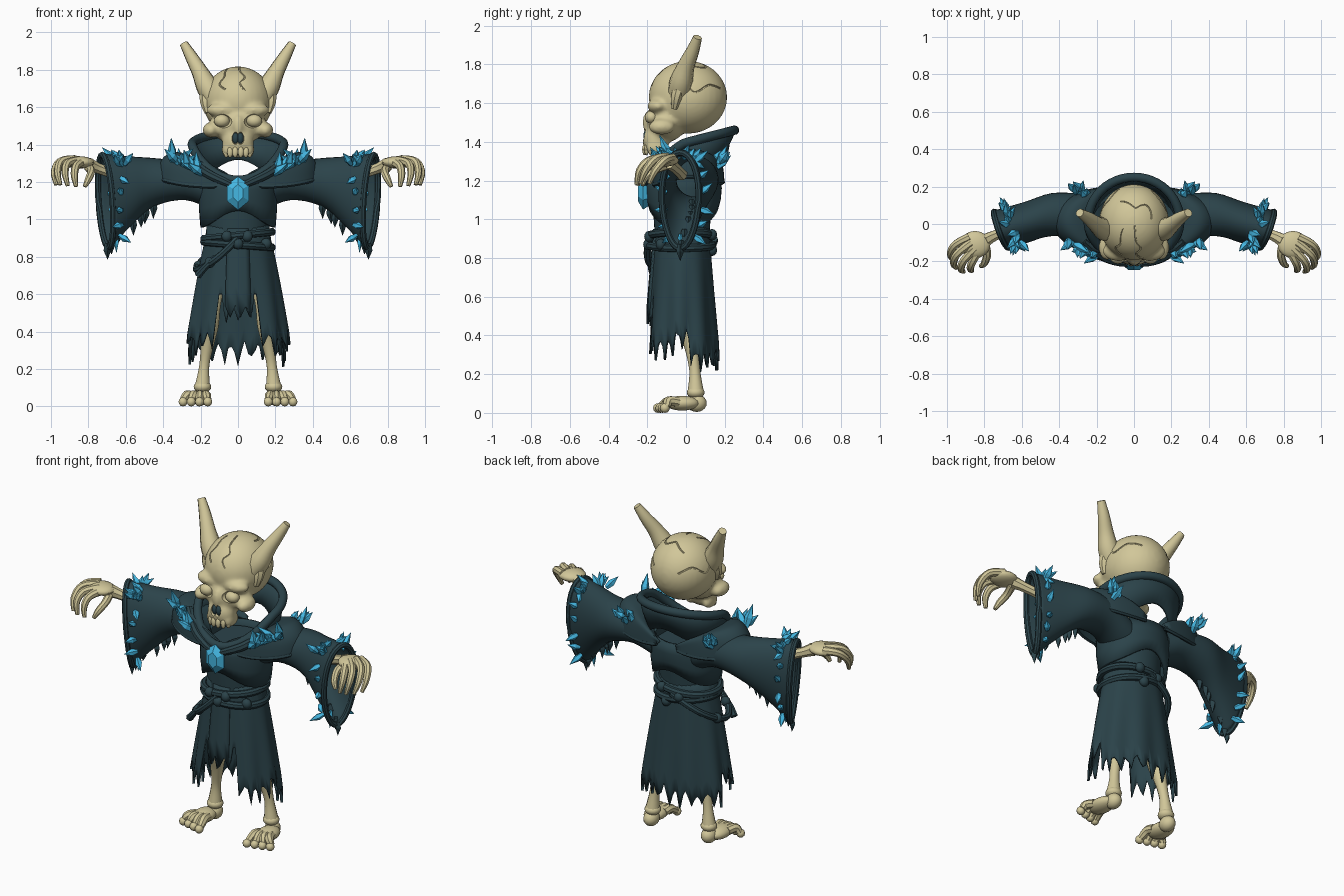
import bpy, bmesh, math, random
from math import sin, cos, radians
from mathutils import Vector, Matrix

if "Cube" in bpy.data.objects:
    bpy.data.objects.remove(bpy.data.objects["Cube"])
random.seed(7)
R, TAU = random.uniform, 2 * math.pi

def material(name, c):
    m = bpy.data.materials.new(name)
    m.diffuse_color = (*c, 1)
    m.use_nodes = True
    m.node_tree.nodes["Principled BSDF"].inputs["Base Color"].default_value = m.diffuse_color
    return m

BONE = material("bone", (0.64, 0.57, 0.32))
CLOTH = material("dark_cloth", (0.024, 0.056, 0.068))
CRYSTAL = material("blue_crystal", (0.06, 0.48, 0.77))

def smooth_shade(me):
    me.shade_smooth()
    me.set_sharp_from_angle(angle=radians(40))

def finish(name, bm, mat, mirror=False, thick=0, flat=False):
    bmesh.ops.recalc_face_normals(bm, faces=bm.faces)
    me = bpy.data.meshes.new(name)
    bm.to_mesh(me)
    bm.free()
    me.materials.append(mat)
    if not flat:
        smooth_shade(me)
    ob = bpy.data.objects.new(name, me)
    bpy.context.collection.objects.link(ob)
    if mirror:
        ob.modifiers.new("mirror", 'MIRROR').use_mirror_merge = False
    if thick:
        s = ob.modifiers.new("thickness", 'SOLIDIFY')
        s.thickness, s.offset = thick, 0
    return ob

def loft(bm, rings, closed=True, cap=(False, False), loop=False):
    vs = [[bm.verts.new(p) for p in r] for r in rings]
    n = len(vs[0])
    for a, b in zip(vs, vs[1:] + (vs[:1] if loop else [])):
        for i in range(n if closed else n - 1):
            bm.faces.new((a[i], a[(i + 1) % n], b[(i + 1) % n], b[i]))
    for want, ring in zip(cap, (vs[0], vs[-1])):
        if want:
            bm.faces.new(ring)

def curve(pts, steps=4):
    out = []  # Catmull-Rom through tuples of any size
    for i in range(len(pts) - 1):
        p = [pts[max(0, min(len(pts) - 1, i + k))] for k in (-1, 0, 1, 2)]
        for t in [s / steps for s in range(steps)]:
            out.append(tuple(0.5 * (2 * b + (c - a) * t + (2 * a - 5 * b + 4 * c - d) * t * t
                                    + (3 * b - a - 3 * c + d) * t ** 3) for a, b, c, d in zip(*p)))
    return out + [tuple(pts[-1])]

def tube(bm, pts, radii, n=8, loop=False, steps=4):
    radii = radii if isinstance(radii, list) else [radii] * len(pts)
    path = [(*p, r) for p, r in zip(pts, radii)]
    path = path if loop or steps == 1 else curve(path, steps)
    m, rings, u = len(path), [], Vector((0.31, 0.2, 0.93))
    for i, p in enumerate(path):
        a = path[i - 1] if loop or i else p
        b = path[(i + 1) % m] if loop or i < m - 1 else p
        t = (Vector(b[:3]) - Vector(a[:3])).normalized()
        u = (u - t * u.dot(t)).normalized()
        v = t.cross(u)
        rings.append([Vector(p[:3]) + p[3] * (u * cos(TAU * k / n) + v * sin(TAU * k / n)) for k in range(n)])
    loft(bm, rings, cap=(not loop, not loop), loop=loop)

def ball(bm, c, r, seg=16):
    r = r if isinstance(r, tuple) else (r, r, r)
    bmesh.ops.create_uvsphere(bm, u_segments=seg, v_segments=seg * 2 // 3, radius=1,
                              matrix=Matrix.Translation(c) @ Matrix.Diagonal((*r, 1)))

def ellipse(a, b, cy, z, n=40):
    return [(a * cos(TAU * i / n), cy + b * sin(TAU * i / n), z) for i in range(n)]

def shard(bm, pos, d, length, r, n=5):
    q = Vector(d).to_track_quat('Z', 'Y')
    loft(bm, [[Vector(pos) + q @ Vector((r * w * cos(TAU * k / n), r * w * sin(TAU * k / n), h * length))
               for k in range(n)] for h, w in ((-0.15, 0.6), (0.35, 1), (1, 0.04))], cap=(True, True))

# Skull: merged lumps, then sockets, nose and cracks carved out
bm = bmesh.new()
for c, r in (((0, 0.01, 1.63), (0.187, 0.203, 0.188)), ((0, -0.10, 1.51), (0.15, 0.105, 0.11)),
             ((0, -0.155, 1.41), (0.085, 0.07, 0.08)), ((0, -0.195, 1.50), (0.03, 0.03, 0.06))):
    ball(bm, c, r, 32)
for s in (-1, 1):
    ball(bm, (s * 0.085, -0.145, 1.585), (0.085, 0.055, 0.04))
    ball(bm, (s * 0.145, -0.125, 1.478), (0.045, 0.07, 0.042))
    ball(bm, (s * 0.06, -0.15, 1.37), (0.028, 0.06, 0.04))
skull = finish("skull", bm, BONE)
rm = skull.modifiers.new("merge", 'REMESH')
rm.mode, rm.voxel_size = 'VOXEL', 0.011
sm = skull.modifiers.new("soften", 'SMOOTH')
sm.iterations, sm.factor = 9, 0.5
bm = bmesh.new()
for s in (-1, 1):
    ball(bm, (s * 0.088, -0.215, 1.525), (0.057, 0.058, 0.043), 20)
    ball(bm, (s * 0.014, -0.23, 1.435), (0.02, 0.045, 0.035))
# crack paths as longitude from the front and latitude, in degrees
for path in ([(10, 85), (6, 62), (16, 45), (4, 32), (12, 18)], [(-60, 70), (-35, 48), (-38, 30), (-22, 20)],
             [(60, 12), (85, 22), (100, 8), (125, 20), (150, 14)], [(-60, 12), (-90, 20), (-105, 8), (-130, 22), (-155, 12)],
             [(100, 60), (140, 55), (175, 68), (215, 48)]):
    ang = [(radians(lo), radians(la)) for lo, la in curve(path, 6)]
    tube(bm, [(0.184 * sin(o) * cos(a), 0.01 - 0.2 * cos(o) * cos(a), 1.63 + 0.185 * sin(a)) for o, a in ang], 0.005, 6, steps=1)
cutter = finish("skull_cutter", bm, BONE)
cutter.hide_render = True
bo = skull.modifiers.new("carve", 'BOOLEAN')
bo.operation, bo.solver, bo.object, bo.use_self = 'DIFFERENCE', 'EXACT', cutter, True
skull.data = bpy.data.meshes.new_from_object(skull.evaluated_get(bpy.context.evaluated_depsgraph_get()))
skull.modifiers.clear()
smooth_shade(skull.data)
bpy.data.objects.remove(cutter)

# Eyes, nose hollow, teeth and horns
bm = bmesh.new()
ball(bm, (0.087, -0.178, 1.527), (0.042, 0.035, 0.034))
finish("eyeball", bm, BONE, True)
bm = bmesh.new()
ball(bm, (0.013, -0.2, 1.433), (0.018, 0.02, 0.031))
finish("nose_hollow", bm, CLOTH, True)
bm = bmesh.new()
for a in [(i - 2.5) * 0.42 for i in range(6)]:
    ball(bm, (0.072 * sin(a), -0.15 - 0.066 * cos(a), 1.36), (0.016, 0.012, 0.03), 10)
finish("teeth", bm, BONE)
bm = bmesh.new()
tube(bm, [(0.12, -0.04, 1.64), (0.165, -0.025, 1.71), (0.205, 0, 1.79), (0.25, 0.035, 1.87), (0.29, 0.06, 1.94)],
     [0.06, 0.06, 0.045, 0.034, 0.023], 9)
tube(bm, [(0.165, -0.06, 1.57), (0.175, -0.05, 1.63), (0.17, -0.03, 1.70)], [0.015, 0.03, 0.035])
finish("horn", bm, BONE, True)

# Hands with curled fingers
bm = bmesh.new()
tube(bm, [(0.62, -0.02, 1.23), (0.74, -0.06, 1.27), (0.80, -0.09, 1.295)], [0.03, 0.029, 0.038])
ball(bm, (0.85, -0.11, 1.305), (0.082, 0.073, 0.033))
for f in ([(0.88, -0.07, 1.315), (0.955, -0.11, 1.305), (0.982, -0.16, 1.25), (0.972, -0.19, 1.185)],
          [(0.87, -0.10, 1.32), (0.945, -0.16, 1.31), (0.965, -0.21, 1.25), (0.95, -0.235, 1.185)],
          [(0.85, -0.13, 1.315), (0.91, -0.195, 1.30), (0.925, -0.24, 1.25), (0.91, -0.255, 1.18)],
          [(0.83, -0.14, 1.305), (0.865, -0.205, 1.285), (0.875, -0.24, 1.235), (0.865, -0.25, 1.175)],
          [(0.80, -0.10, 1.28), (0.785, -0.16, 1.255), (0.80, -0.21, 1.215), (0.82, -0.225, 1.175)]):
    tube(bm, f, [0.025, 0.022, 0.019, 0.011])
finish("hand", bm, BONE, True)

# Legs and toed feet
bm = bmesh.new()
tube(bm, [(0.09, 0, 0.75), (0.125, -0.01, 0.55), (0.15, 0.01, 0.44), (0.163, 0.03, 0.34), (0.18, 0.045, 0.22), (0.19, 0.05, 0.11)],
     [0.04, 0.035, 0.05, 0.038, 0.028, 0.042], 10)
for c, r in (((0.19, 0.05, 0.105), (0.047, 0.046, 0.032)), ((0.195, 0.055, 0.05), (0.043, 0.052, 0.045)),
             ((0.215, -0.02, 0.05), (0.06, 0.09, 0.038))):
    ball(bm, c, r)
for i in range(4):
    x0, x1, y1 = 0.178 + 0.025 * i, 0.162 + 0.044 * i, -0.145 + 0.012 * i
    tube(bm, [(x0, -0.04, 0.055), ((x0 + x1) / 2, -0.09, 0.06), (x1, y1 + 0.01, 0.03)], [0.026, 0.026, 0.02])
    ball(bm, (x1, y1, 0.025), 0.025, 10)
finish("leg_and_foot", bm, BONE, True)

# Skirt with torn hem and front splits
bm = bmesh.new()
cols = []
for i in range(96):
    t = TAU * i / 96
    f = abs((math.degrees(t) - 90) % 360 - 180)  # degrees from the front
    hem = 0.51 if f < 19 else 0.60 if f < 27 else 0.36 if f < 75 else 0.40 if f < 105 else 0.30
    hem += 0 if 17 <= f <= 27 else R(-0.09, -0.03) if i % 4 == 0 else R(0, 0.06) if i % 4 == 2 else R(-0.02, 0.02)
    col = []
    for z in [0.97 + (hem - 0.97) * k / 8 for k in range(9)]:
        q = max(0, min(1, (0.92 - z) / 0.6))
        rip = 1 + 0.045 * q * cos(9 * t + 1)
        col.append((rip * (0.16 + 0.11 * q ** 0.8) * cos(t), -0.02 + rip * (0.135 + 0.05 * q) * sin(t), z))
    cols.append(col)
loft(bm, list(zip(*cols)))
finish("skirt", bm, CLOTH, thick=0.014)

# Front tabard panel
bm = bmesh.new()
cols = [[(u * (0.055 + 0.015 * q), -0.165 - 0.035 * q + 0.012 * abs(u), 0.95 - q * (0.43 + (0.045 if i % 2 else -0.02)))
         for q in (0, 0.25, 0.5, 0.75, 1)] for i, u in enumerate((-1, -0.6, -0.2, 0.2, 0.6, 1))]
loft(bm, list(zip(*cols)), closed=False)
finish("tabard", bm, CLOTH, thick=0.014)

# Torso and the short jacket over it
bm = bmesh.new()
loft(bm, [ellipse(0.165, 0.14, -0.02, 0.90), ellipse(0.17, 0.15, -0.02, 1.05), ellipse(0.18, 0.16, -0.015, 1.19)], cap=(True, True))
finish("torso", bm, CLOTH)
bm = bmesh.new()
loft(bm, [[(x, y, z + max(0, 1.16 - z) * 0.3 * cos(x * 14)) for x, y, z in ellipse(a, b, -0.012, h)]
          for h, a, b in ((1.0, 0.192, 0.168), (1.08, 0.2, 0.183), (1.16, 0.2, 0.188), (1.22, 0.185, 0.18))])
finish("jacket", bm, CLOTH, thick=0.018)

# Flared sleeves turned slightly forward, cuff rim and hanging tatters
bm = bmesh.new()
rings = []
for x, yc, zt, zb, hy in curve([(0.14, 0.02, 1.25, 1.06, 0.12), (0.28, 0.045, 1.30, 1.11, 0.11), (0.44, 0.05, 1.32, 1.08, 0.108),
                                (0.58, 0.01, 1.33, 0.98, 0.10), (0.725, -0.03, 1.345, 0.85, 0.095)]):
    w = max(0, (x - 0.5) / 0.24)
    rings.append([(x - 0.018 * w * (1 - s) + 0.04 * w * c, yc + hy * c * (1 + 0.12 * w * s), (zt + zb) / 2 + (zt - zb) / 2 * s)
                  for c, s in [(cos(TAU * k / 32), sin(TAU * k / 32)) for k in range(32)]])
loft(bm, rings, cap=(True, False))
finish("sleeve", bm, CLOTH, True, 0.014)
bm = bmesh.new()
tube(bm, rings[-1], 0.017, loop=True)
finish("cuff_rim", bm, CLOTH, True)
bm = bmesh.new()
for x, z in ((0.45, 1.09), (0.49, 1.06), (0.52, 1.03), (0.56, 1.0), (0.63, 0.94), (0.68, 0.88), (0.70, 0.86)):
    shard(bm, (x, 0.03 - 0.3 * max(0, x - 0.5), z), (R(-0.1, 0.15), 0, -1), R(0.06, 0.09), 0.02, 4)
finish("sleeve_tatters", bm, CLOTH, True, flat=True)

# Shoulder mantle tapering to both ends, with trim
bm = bmesh.new()
rows = []
for a, b, z in curve([(0.17, 0.17, 1.27), (0.26, 0.195, 1.33), (0.35, 0.205, 1.35), (0.41, 0.21, 1.30), (0.425, 0.215, 1.22)]):
    row = []
    for u in [i / 16 for i in range(-16, 17)]:
        t, w = radians(-6 + 76 * u), 1 - 0.85 * u ** 4
        row.append(((0.17 + (a - 0.17) * w) * cos(t), 0.02 + (0.17 + (b - 0.17) * w) * sin(t), 1.27 + (z - 1.27) * w - 0.07 * sin(t) ** 2))
    rows.append(row)
loft(bm, rows, closed=False)
finish("shoulder_mantle", bm, CLOTH, True, 0.02)
bm = bmesh.new()
tube(bm, rows[-1], 0.013, 6, steps=1)
tube(bm, [(0.27, -0.09, 1.33), (0.17, -0.17, 1.25), (0.08, -0.205, 1.205), (0, -0.215, 1.17)], [0.02, 0.025, 0.022, 0.015])
finish("mantle_trim", bm, CLOTH, True)

# High tilted collar with rolled brim
bm = bmesh.new()
lo, mid, up = [], [], []
for c, s in [(cos(TAU * i / 48), sin(TAU * i / 48)) for i in range(48)]:
    zu = 1.40 + (0.06 * s if s > 0 else -0.19 * abs(s) ** 1.5)
    zl = 1.24 + (0.08 * s ** 4 if s > 0 else 0.06 * s)
    up.append((0.245 * c, 0.015 + (0.235 if s > 0 else 0.205) * s, zu))
    lo.append((0.19 * c, 0.01 + 0.195 * s, zl))
    mid.append((0.235 * c, 0.012 + 0.205 * s, (zl + zu) / 2))
loft(bm, [lo, mid, up])
finish("collar", bm, CLOTH, thick=0.018)
bm = bmesh.new()
tube(bm, up, 0.025, 10, loop=True)
finish("collar_brim", bm, CLOTH)

# Rope belt, knots and slung strand
bm = bmesh.new()
for h, tilt in ((0.915, 0.1), (0.865, -0.08)):
    tube(bm, [(x, y, z + tilt * x) for x, y, z in ellipse(0.182, 0.162, -0.025, h)], 0.021, loop=True)
tube(bm, [(0, -0.19, 0.90), (-0.08, -0.20, 0.82), (-0.15, -0.18, 0.765), (-0.215, -0.10, 0.73), (-0.215, 0, 0.75),
          (-0.15, 0.11, 0.82), (0, 0.145, 0.90)], 0.019)
tube(bm, [(-0.12, -0.18, 0.80), (-0.17, -0.18, 0.75), (-0.215, -0.16, 0.70)], [0.016, 0.018, 0.022])
for p in ((-0.06, -0.19, 0.91), (0, -0.195, 0.87), (0.05, -0.19, 0.91), (0.15, -0.13, 0.87), (-0.15, -0.17, 0.77),
          (-0.21, 0, 0.75), (-0.05, 0.14, 0.89), (0.07, 0.135, 0.92), (0.04, 0.135, 0.84)):
    ball(bm, p, (0.03, 0.026, 0.03), 10)
finish("rope_belt", bm, CLOTH)

# Chest gem
bm = bmesh.new()
loft(bm, [[(w * x, y, 1.14 + h * z) for x, z in ((0, 1), (1, .5), (1, -.45), (0, -1), (-1, -.45), (-1, .5))]
          for w, h, y in ((0.045, 0.07, -0.19), (0.06, 0.09, -0.222), (0.028, 0.048, -0.247))], cap=(True, True))
finish("chest_gem", bm, CRYSTAL, flat=True)

# Crystal growths on shoulders and cuffs
bm = bmesh.new()
for q in [i / 9 for i in range(10)]:
    shard(bm, (0.2 + 0.15 * q, -0.165 + 0.075 * q, 1.25 + 0.075 * q), (R(-0.5, 1), R(-0.35, 0), R(0.3, 0.8)), R(0.08, 0.12), 0.025)
for i in range(6):
    shard(bm, (R(0.25, 0.33), R(0.15, 0.19), R(1.27, 1.31)), (R(-0.2, 0.6), R(0.3, 0.7), R(0.2, 0.9)), R(0.06, 0.09), 0.022)
finish("shoulder_crystals", bm, CRYSTAL, True, flat=True)
bm = bmesh.new()
for z in (1.29, 1.22, 1.14, 1.05, 0.97, 0.91):
    y = 0.095 * math.sqrt(max(0.1, 1 - ((z - 1.1) / 0.25) ** 2))
    for s in (-1, 1):
        shard(bm, (0.655 + 0.03 * s, -0.015 + s * y, z), (R(-0.7, 0.5), s * 0.5, R(-0.5, 0.5)), R(0.06, 0.08), 0.02)
for i in [-4, -4, -3, -3, -2, -1, 1, 2, 3, 3, 4]:
    shard(bm, (R(0.63, 0.68) + 0.009 * i, -0.025 + 0.019 * i, 1.33 - 0.007 * abs(i)), (R(-0.6, 0.6), i * 0.17, R(0.3, 0.8)), R(0.06, 0.09), 0.021)
shard(bm, (0.65, -0.03, 0.91), (0, -0.1, -1), 0.09, 0.015)
finish("cuff_crystals", bm, CRYSTAL, True, flat=True)
